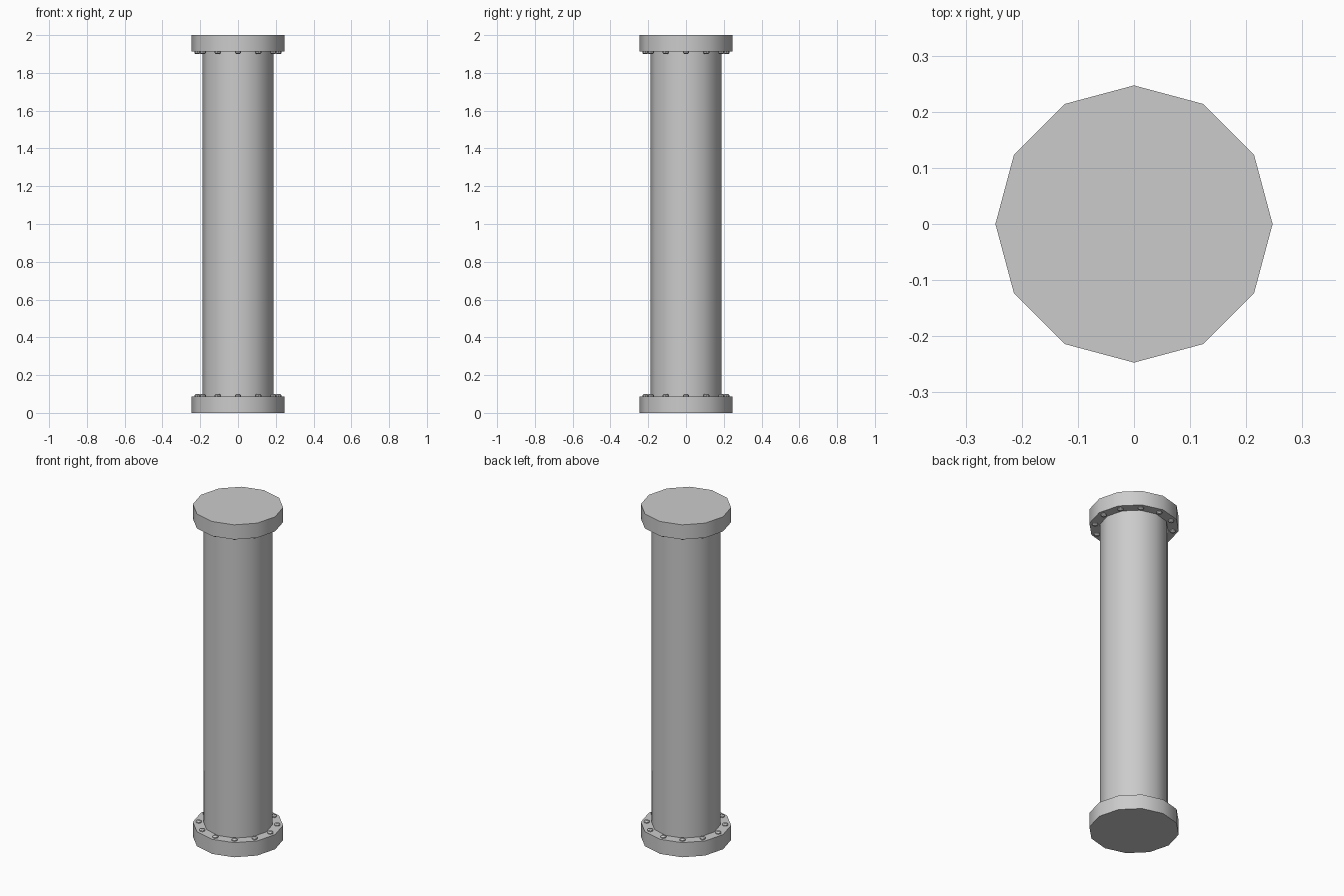
import bpy
from math import sin, cos, pi, radians

if "Cube" in bpy.data.objects:
    bpy.data.objects.remove(bpy.data.objects["Cube"])

SIDES = 12
FLANGE_R, FLANGE_H = 0.247, 0.088
PIPE_R, BOLT_RING_R = 0.188, 0.215
HEIGHT = 2.0


def lathe(name, profile, sides, loc=(0, 0, 0), flip=False):
    """Closed solid turned from (radius, z) points, capped at both ends."""
    s = -1 if flip else 1
    verts = [(r * cos(2 * pi * i / sides), r * sin(2 * pi * i / sides), z * s)
             for r, z in profile for i in range(sides)]
    faces = [tuple(range(sides))[::-1],
             tuple(range((len(profile) - 1) * sides, len(profile) * sides))]
    for k in range(len(profile) - 1):
        for i in range(sides):
            j = (i + 1) % sides
            faces.append((k * sides + i, k * sides + j,
                          (k + 1) * sides + j, (k + 1) * sides + i))
    if flip:
        faces = [f[::-1] for f in faces]
    mesh = bpy.data.meshes.new(name)
    mesh.from_pydata(verts, [], faces)
    obj = bpy.data.objects.new(name, mesh)
    obj.location = loc
    bpy.context.collection.objects.link(obj)
    bpy.ops.object.select_all(action='DESELECT')
    obj.select_set(True)
    bpy.context.view_layer.objects.active = obj
    bpy.ops.object.shade_smooth_by_angle(angle=radians(40))
    return obj


# Pipe body
lathe("pipe", [(PIPE_R, 0.04), (PIPE_R, HEIGHT - 0.04)], SIDES)

# End flanges with a ring of bolt heads on each inner face
for label, z, flip in (("bottom", 0, False), ("top", HEIGHT, True)):
    lathe(label + "_flange", [(FLANGE_R, 0), (FLANGE_R, FLANGE_H)],
          SIDES, (0, 0, z), flip)
    face_z = z - FLANGE_H if flip else z + FLANGE_H
    for i in range(12):
        a = 2 * pi * i / 12
        lathe(f"{label}_bolt_{i + 1}",
              [(0.016, -0.004), (0.016, 0.006), (0.009, 0.013)], 8,
              (BOLT_RING_R * cos(a), BOLT_RING_R * sin(a), face_z), flip)
